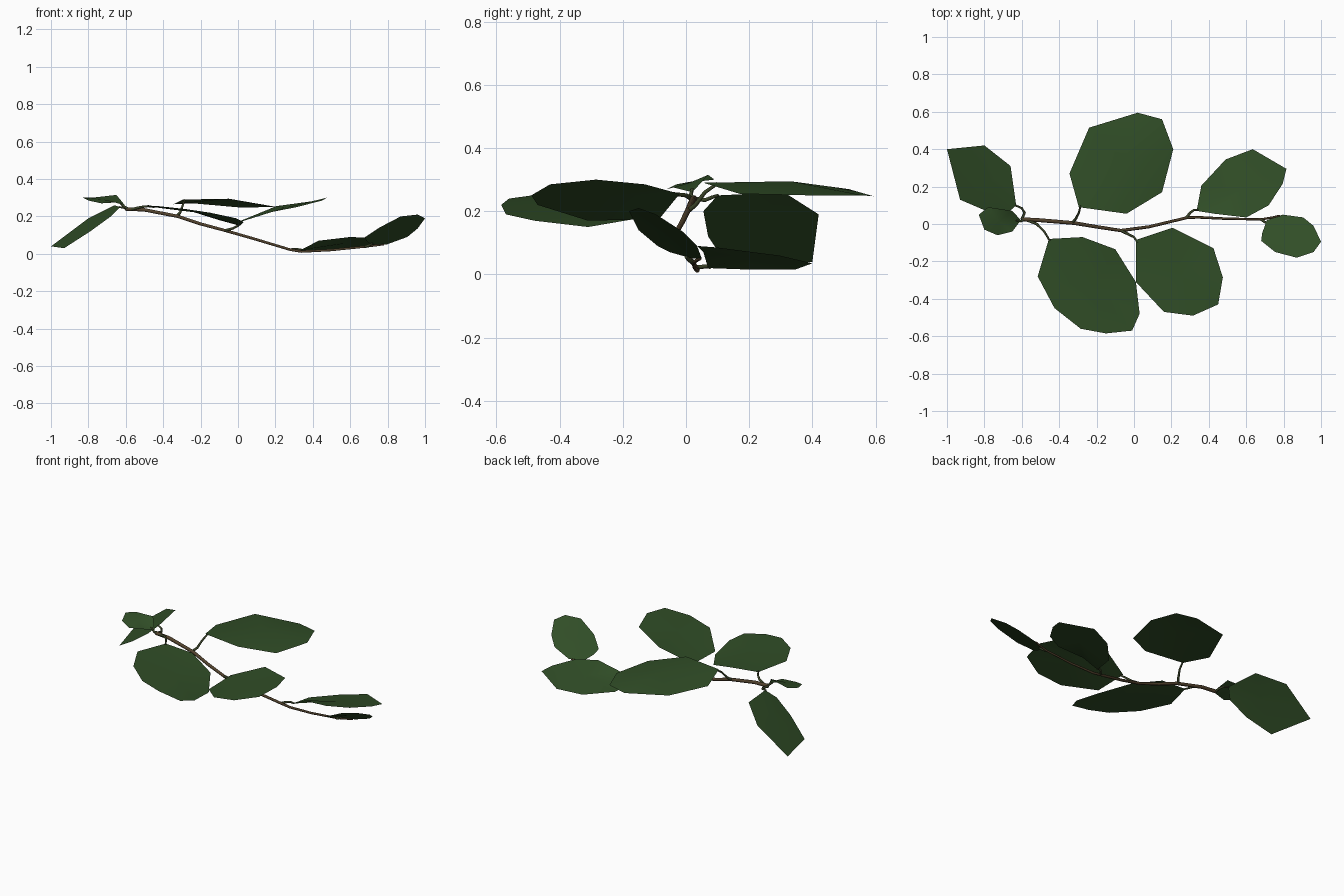
import bpy
import bmesh
from mathutils import Vector


def material(name, color):
    m = bpy.data.materials.new(name)
    m.diffuse_color = (*color, 1)
    return m


leaf_green = material("leaf green", (0.030, 0.075, 0.020))
stem_green = material("stem green", (0.045, 0.060, 0.022))
bark_brown = material("bark brown", (0.085, 0.055, 0.026))


def leaf(name, outline, lift=0.005):
    """Flat leaf blade: an outline fanned to a slightly raised centre."""
    bm = bmesh.new()
    rim = [bm.verts.new(p) for p in outline]
    mid = sum((v.co for v in rim), Vector()) / len(rim)
    centre = bm.verts.new(mid + Vector((0, 0, lift)))
    for a, b in zip(rim, rim[1:] + rim[:1]):
        bm.faces.new((a, b, centre))
    bm.normal_update()
    for f in bm.faces:
        f.smooth = True
        if f.normal.z < 0:
            f.normal_flip()
    mesh = bpy.data.meshes.new(name)
    bm.to_mesh(mesh)
    bm.free()
    mesh.materials.append(leaf_green)
    bpy.context.collection.objects.link(bpy.data.objects.new(name, mesh))


def twig(name, points, r0, r1, mat):
    """Tapered round tube along a path."""
    c = bpy.data.curves.new(name, "CURVE")
    c.dimensions = "3D"
    c.bevel_depth = 1.0
    c.bevel_resolution = 1
    c.use_fill_caps = True
    s = c.splines.new("POLY")
    s.points.add(len(points) - 1)
    for i, p in enumerate(points):
        s.points[i].co = (*p, 1)
        s.points[i].radius = r0 + (r1 - r0) * i / (len(points) - 1)
    s.use_smooth = True
    c.materials.append(mat)
    bpy.context.collection.objects.link(bpy.data.objects.new(name, c))


# Main branch
twig("branch", [(-.60, .025, .24), (-.50, .02, .235), (-.32, .005, .20),
                (-.20, -.015, .16), (-.07, -.035, .125), (.08, -.015, .082),
                (.28, .033, .022), (.34, .036, .012), (.50, .028, .02),
                (.68, .025, .038), (.74, .035, .045), (.78, .045, .05)],
     .011, .005, bark_brown)

# Leaf stalks
stalks = {
    "back_left_stalk": [(-.60, .025, .24), (-.585, .06, .235), (-.60, .085, .245), (-.635, .10, .25)],
    "tip_stalk": [(-.585, .025, .24), (-.605, .015, .25), (-.63, .02, .27)],
    "back_middle_stalk": [(-.33, .005, .20), (-.31, .03, .22), (-.295, .06, .26), (-.285, .10, .288)],
    "front_left_stalk": [(-.57, .02, .238), (-.52, .00, .25), (-.48, -.04, .255), (-.45, -.09, .25)],
    "front_right_stalk": [(-.07, -.035, .125), (-.03, -.055, .135), (.00, -.07, .15), (.02, -.10, .175)],
    "back_right_stalk": [(.28, .033, .022), (.30, .06, .025), (.32, .075, .025), (.345, .075, .022)],
    "end_stalk": [(.68, .025, .038), (.70, .01, .045), (.72, .00, .055)],
}
for name, path in stalks.items():
    twig(name, path, .008, .005, stem_green)

# Leaves behind the branch
leaf("back_left_leaf", [
    (-1.0, .40, .04), (-.80, .42, .19), (-.66, .31, .26), (-.63, .10, .25),
    (-.68, .055, .20), (-.79, .07, .12), (-.93, .13, .03)])
leaf("back_middle_leaf", [
    (-.345, .27, .265), (-.24, .515, .27), (.02, .595, .247), (.15, .56, .25),
    (.21, .40, .25), (.15, .17, .255), (-.04, .055, .29), (-.295, .09, .29)], .03)
leaf("back_right_leaf", [
    (.335, .07, .02), (.36, .205, .015), (.49, .345, .015), (.635, .40, .035),
    (.815, .295, .06), (.795, .215, .07), (.72, .10, .085), (.60, .035, .09),
    (.43, .055, .07)])

# Leaves in front of the branch
leaf("front_left_leaf", [
    (-.515, -.28, .26), (-.455, -.08, .25), (-.275, -.07, .235), (-.10, -.135, .18),
    (.01, -.31, .15), (.03, -.48, .17), (-.01, -.57, .19), (-.15, -.585, .22),
    (-.285, -.56, .24), (-.425, -.45, .255)])
leaf("front_right_leaf", [
    (.01, -.085, .175), (.205, -.02, .255), (.425, -.13, .285), (.475, -.285, .30),
    (.45, -.43, .285), (.315, -.49, .25), (.16, -.47, .22), (.01, -.31, .17)])

# Small leaves at the two ends
leaf("tip_leaf", [
    (-.83, .05, .30), (-.78, .09, .30), (-.65, .07, .315), (-.605, .02, .26),
    (-.65, -.04, .275), (-.73, -.06, .27), (-.80, -.03, .285)])
leaf("end_leaf", [
    (.685, -.05, .07), (.71, .02, .05), (.795, .05, .05), (.905, .035, .09),
    (.96, -.01, .135), (1.0, -.095, .19), (.96, -.15, .21), (.87, -.18, .20),
    (.755, -.15, .14), (.68, -.09, .09)])
